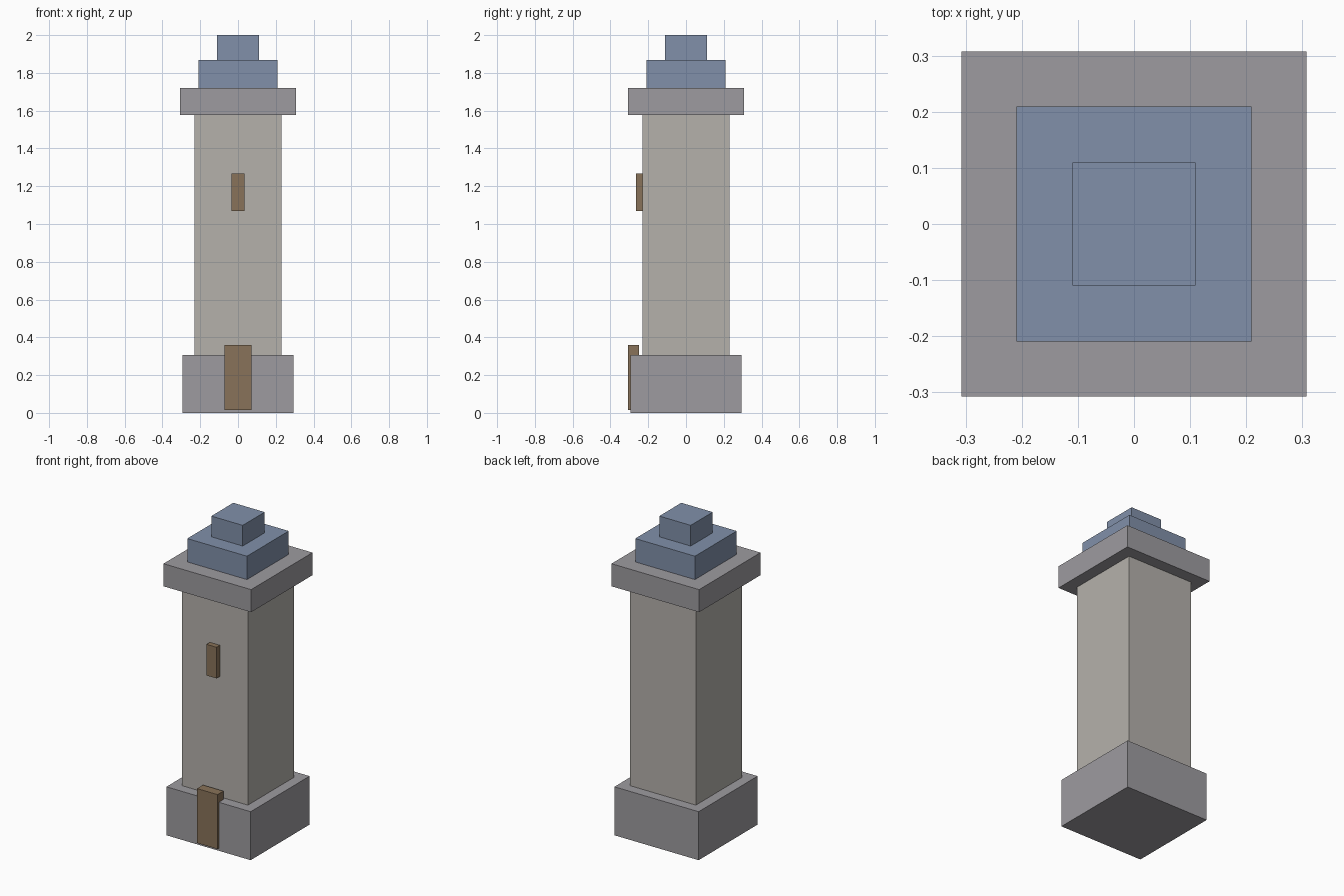
import bpy

if "Cube" in bpy.data.objects:
    bpy.data.objects.remove(bpy.data.objects["Cube"])


def material(name, colour):
    m = bpy.data.materials.new(name)
    m.diffuse_color = (*colour, 1)
    m.use_nodes = True
    m.node_tree.nodes["Principled BSDF"].inputs["Base Color"].default_value = m.diffuse_color
    return m


def box(name, x, y, z, mat):
    """Box spanning the given (min, max) ranges."""
    spans = (x, y, z)
    bpy.ops.mesh.primitive_cube_add(size=1, location=[(a + b) / 2 for a, b in spans])
    ob = bpy.context.object
    ob.name = name
    ob.scale = [b - a for a, b in spans]
    bpy.ops.object.transform_apply(location=False, rotation=False, scale=True)
    ob.data.materials.append(mat)
    return ob


pale_stone = material("pale_stone", (0.46, 0.44, 0.41))
grey_stone = material("grey_stone", (0.34, 0.33, 0.35))
slate = material("blue_slate", (0.22, 0.28, 0.40))
wood = material("brown_wood", (0.25, 0.17, 0.10))

# Square tiers, bottom to top: name, half width, z range, material
for name, h, z, mat in (
    ("base", 0.295, (0.0, 0.307), grey_stone),
    ("shaft", 0.231, (0.307, 1.578), pale_stone),
    ("cornice", 0.307, (1.578, 1.721), grey_stone),
    ("lower_roof", 0.209, (1.721, 1.869), slate),
    ("upper_roof", 0.11, (1.869, 2.0), slate),
):
    box(name, (-h, h), (-h, h), z, mat)

# Door and window on the front face
box("door", (-0.072, 0.072), (-0.307, -0.248), (0.015, 0.36), wood)
box("window", (-0.035, 0.035), (-0.265, -0.22), (1.07, 1.267), wood)
